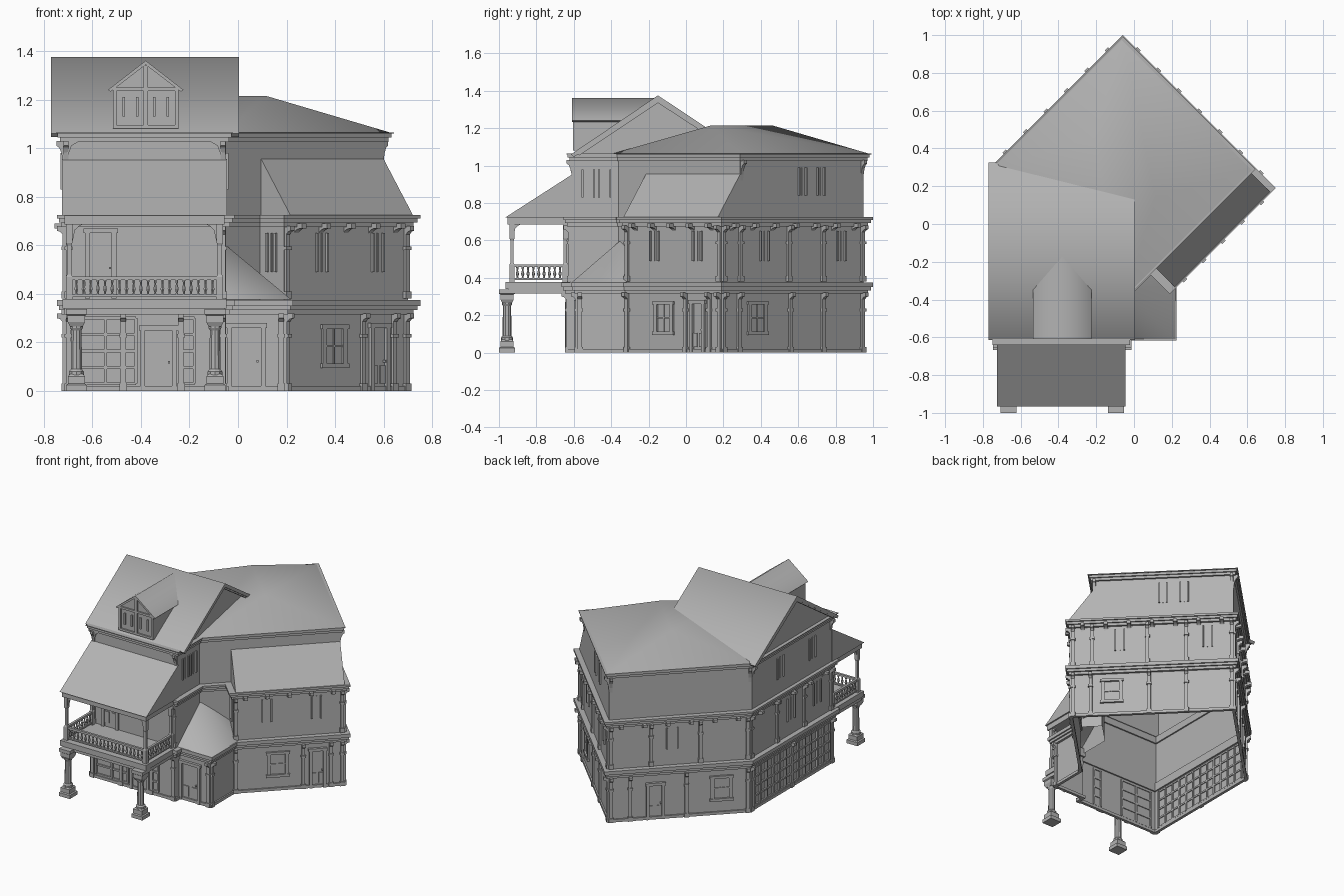
import bpy, bmesh, math
from mathutils import Matrix, Vector

if "Cube" in bpy.data.objects:
    bpy.data.objects.remove(bpy.data.objects["Cube"])

I = Matrix.Identity(4)
GREY = bpy.data.materials.new("mid_grey")
GREY.diffuse_color = (.45, .45, .45, 1)
GREY.use_nodes = True
GREY.node_tree.nodes["Principled BSDF"].inputs["Base Color"].default_value = GREY.diffuse_color
# Floor outlines, counter-clockwise from the front-left corner
GROUND = [(-.71,-.63),(-.05,-.63),(-.05,-.58),(.19,-.58),(.19,-.32),(.70,.19),(-.06,.95),(-.71,.30)]
SECOND = [(-.71,-.62),(-.05,-.62),(-.05,-.36),(.09,-.22),(.19,-.32),(.70,.19),(-.06,.95),(-.71,.30)]
THIRD = [(-.72,-.61),(-.05,-.61),(-.05,-.36),(.60,.29),(-.06,.95),(-.72,.29)]

class Part:
    """Collects pieces of one named part; local -y points out of a wall."""
    def __init__(self, name):
        self.name, self.bm = name, bmesh.new()
    def mesh(self, M, verts, faces):
        v = [self.bm.verts.new(M @ Vector(p)) for p in verts]
        return [self.bm.faces.new([v[i] for i in f]) for f in faces]
    def extrude(self, M, pts, a, b, axis='x'):
        put = (lambda p, s: (s, p[0], p[1])) if axis == 'x' else (lambda p, s: (p[0], s, p[1]))
        n = len(pts)
        return self.mesh(M, [put(p, a) for p in pts] + [put(p, b) for p in pts],
                  [range(n), range(2*n-1, n-1, -1)] + [(i, (i+1) % n, n+(i+1) % n, n+i) for i in range(n)])
    def box(self, M, x0, x1, y0, y1, z0, z1):
        self.extrude(M, [(y0,z0),(y1,z0),(y1,z1),(y0,z1)], x0, x1)
    def lathe(self, x, y, prof, seg):
        k = math.sqrt(2) if seg == 4 else 1
        v = [(x + r*k*math.cos(math.tau*(j+.5)/seg), y + r*k*math.sin(math.tau*(j+.5)/seg), z)
             for r, z in prof for j in range(seg)]
        f = [(i*seg+j, i*seg+(j+1) % seg, (i+1)*seg+(j+1) % seg, (i+1)*seg+j)
             for i in range(len(prof)-1) for j in range(seg)]
        self.mesh(I, v, f + [range(seg), range(len(v)-seg, len(v))])
    def done(self, recalc=True):
        if recalc:
            bmesh.ops.recalc_face_normals(self.bm, faces=self.bm.faces)
        me = bpy.data.meshes.new(self.name)
        self.bm.to_mesh(me)
        self.bm.free()
        me.materials.append(GREY)
        bpy.context.collection.objects.link(bpy.data.objects.new(self.name, me))

def smooth(faces):
    for f in faces:
        f.smooth = True

def wall(poly, i):
    """Frame of wall i and its length."""
    p, q = Vector(poly[i]), Vector(poly[(i+1) % len(poly)])
    d = q - p
    return Matrix.Translation((p.x, p.y, 0)) @ Matrix.Rotation(math.atan2(d.y, d.x), 4, 'Z'), d.length

def offset(poly, r):
    out, n = [], len(poly)
    for i in range(n):
        a, b, c = (Vector(poly[(i+k) % n]) for k in (-1, 0, 1))
        d1, d2 = (b-a).normalized(), (c-b).normalized()
        n1, n2 = Vector((d1.y, -d1.x)), Vector((d2.y, -d2.x))
        out.append(b + (n1+n2) * r / (1 + n1.dot(n2)))
    return out

def band(part, poly, z0, z1, r):
    a, b, n = offset(poly, -.01), offset(poly, r), len(poly)
    rings = [[(*p, z) for p in q] for q, z in ((a,z0),(b,z0),(b,z1),(a,z1))]
    part.mesh(I, sum(rings, []), [(k*n+i, k*n+(i+1) % n, (k+1) % 4*n+(i+1) % n, (k+1) % 4*n+i)
                                  for k in range(4) for i in range(n)])

def bracket(part, M, x, z, h=.075, w=.022, out=.036):
    arc = [(-out + out*math.sin(t), z-.02-(h-.02)*(1-math.cos(t))) for t in (0, .4, .8, 1.2, math.pi/2)]
    part.extrude(M, [(0, z), (-out, z)] + arc, x-w/2, x+w/2)

def pilaster(part, M, x, z0, z1):
    part.box(M, x-.011, x+.011, -.012, 0, z0, z1)
    part.box(M, x-.016, x+.016, -.017, 0, z0, z0+.03)
    part.box(M, x-.016, x+.016, -.017, 0, z1-.1, z1-.085)
    bracket(part, M, x, z1)

def window(part, M, x, z, w, h, stone):
    for s in (-1, 1):  # slim jambs, or wide stone ones on the ground floor
        j = .012 if stone else .005
        part.box(M, x+s*w/2-j, x+s*w/2+j, -.01, 0, z, z+h)
    part.box(M, x-.003, x+.003, -.005, 0, z, z+h)
    if stone:
        part.box(M, x-w/2-.018, x+w/2+.018, -.014, 0, z-.015, z+.004)
        part.box(M, x-w/2-.018, x+w/2+.018, -.014, 0, z+h-.004, z+h+.014)
        part.box(M, x-w/2, x+w/2, -.006, 0, z+h*.5-.004, z+h*.5+.004)

def door(part, M, x, w, h, z=0):
    for s in (-1, 1):
        part.box(M, x+s*w/2-.01, x+s*w/2+.01, -.016, 0, z, z+h)
        part.box(M, x+s*w/4-w*.16, x+s*w/4+w*.16, -.006, 0, z+.03, z+h*.4)
    part.box(M, x-w/2-.016, x+w/2+.016, -.018, 0, z+h, z+h+.02)
    part.box(M, x+w*.3, x+w*.3+.008, -.014, 0, z+h*.45, z+h*.45+.01)

def shopfront(part, M, x0, x1, z0, z1, cols, rows):
    for i in range(cols+1):
        x = x0 + (x1-x0)*i/cols
        part.box(M, x-.006, x+.006, -.013, .008, z0, z1)
    for j in range(rows+1):
        z = z0 + (z1-z0)*j/rows
        part.box(M, x0, x1, -.01, .006, z-.006, z+.006)

# Walls of the three floors, open inside
for name, poly, z0, z1 in (("ground_walls", GROUND, 0, .34), ("second_floor_walls", SECOND, .34, .71),
                           ("third_floor_walls", THIRD, .71, 1.06)):
    p, n = Part(name), len(poly)
    p.mesh(I, [(*c, z) for z in (z0, z1) for c in poly], [(i, (i+1) % n, n+(i+1) % n, n+i) for i in range(n)])
    p.done(False)

# Plinth and stepped cornices
c = Part("cornices")
band(c, GROUND, 0, .02, .01)
for poly, z, r, h in ((GROUND, .315, .036, .06), (SECOND, .675, .036, .05), (THIRD, 1.025, .03, .04)):
    band(c, poly, z, z+.018, r*.45)
    band(c, poly, z+.018, z+.035, r*.75)
    band(c, poly, z+.035, z+h, r)
c.done()

# Pilasters and brackets, placed by fraction along each wall
p = Part("pilasters")
for poly, z0, z1, layout in (
        (GROUND, 0, .32, {0: (0, .36, .72, 1), 2: (1,), 3: (0,), 4: (0, .63, .88, 1), 5: (0, .12, .48, .71, 1),
                          6: (0, .15, .55, 1), 7: (0, .5, 1)}),
        (SECOND, .38, .68, {0: (0, 1), 4: (0, 1), 5: (0, .13, .47, .71, 1), 6: (0, .3, .65, 1), 7: (0, .33, .66, 1)})):
    for i, ts in layout.items():
        M, L = wall(poly, i)
        for t in ts:
            pilaster(p, M, min(max(t*L, .012), L-.012), z0, z1)
p.done()
b = Part("cornice_brackets")
for i, n in ((4, 5), (5, 7), (6, 6), (7, 5)):
    M, L = wall(SECOND, i)
    for k in range(n):
        bracket(b, M, L*(k+.5)/n, .69, .04, .025, .045)
for i in (0, 3, 4, 5):
    M, L = wall(THIRD, i)
    for x, sg in ((0, 1), (L, -1)):
        bracket(b, M, x+sg*.012, 1.03, .11, .02, .028)
        # curved corner trim under the eave
        if i == 0:
            b.extrude(M, [(x, 1.03), (x+sg*.07, 1.03), (x+sg*.035, 1.01), (x+sg*.02, .97)], -.008, 0, 'y')
b.done()

# Windows, doors and shop glazing
w = Part("windows")
for poly, i, t, z, wd, h in (
        (GROUND, 4, .4, .11, .12, .15), (GROUND, 5, .25, .11, .12, .15), (GROUND, 6, .8, .11, .12, .15),
        (SECOND, 4, .3, .49, .06, .16), (SECOND, 4, .75, .49, .06, .16), (SECOND, 5, .3, .49, .06, .16),
        (SECOND, 5, .84, .49, .06, .16), (SECOND, 6, .45, .49, .07, .15), (SECOND, 7, .5, .48, .08, .16),
        (SECOND, 7, .82, .48, .08, .16), (THIRD, 3, .5, .84, .05, .15), (THIRD, 3, .65, .84, .05, .15),
        (THIRD, 1, .35, .83, .06, .15), (THIRD, 1, .7, .83, .06, .15), (THIRD, 5, .35, .83, .07, .15),
        (THIRD, 5, .75, .83, .07, .15), (SECOND, 3, .5, .49, .05, .16)):
    M, L = wall(poly, i)
    window(w, M, t*L, z, wd, h, poly is GROUND)
w.done()
d = Part("doors")
for poly, i, t, wd, h, z in ((GROUND, 0, .58, .13, .25, 0), (GROUND, 2, .35, .14, .26, 0), (GROUND, 4, .76, .09, .26, 0),
                             (GROUND, 6, .33, .1, .24, 0), (SECOND, 0, .22, .11, .27, .38)):
    M, L = wall(poly, i)
    door(d, M, t*L, wd, h, z)
d.done()
s = Part("shop_glazing")
M, L = wall(GROUND, 0)
shopfront(s, M, .04, .29, .03, .3, 2, 4)
shopfront(s, M, .47, .53, .03, .3, 1, 4)
M, L = wall(GROUND, 7)
shopfront(s, M, .04, L-.04, .03, .3, 12, 4)
s.done()

# Main gable roof, bargeboards and gable walls
r = Part("gable_roof")
f = r.extrude(I, [(-.615,1.06),(-.15,1.375),(.325,1.06),(.31,1.045),(-.15,1.348),(-.6,1.045)], -.77, .005)
smooth(f[2:4])
for x in (-.768, -.022):
    r.extrude(I, [(-.61,1.058),(-.15,1.37),(.32,1.058),(.28,1.055),(-.15,1.335),(-.57,1.055)], x, x+.02)
for x in (-.725, -.05):
    r.mesh(I, [(x,-.61,1.05),(x,.30,1.05),(x,-.15,1.36)], [(0, 1, 2)])
r.done()

# Hipped roof of the diagonal wing
h = Part("hip_roof")
f = h.mesh(I, [(-.06,.99,1.06),(.64,.29,1.06),(-.055,-.405,1.06),(-.755,.295,1.06),(-.21,.46,1.215),(.115,.135,1.215)],
           [(0,4,5,1), (1,5,2), (2,5,4,3), (3,4,0), (0,1,2,3)])
smooth(f[:4])
h.done()

# Dormer with framed gable front
q = Part("dormer")
q.extrude(I, [(-.515,1.08),(-.245,1.08),(-.245,1.25),(-.38,1.345),(-.515,1.25)], -.595, -.25, 'y')
f = q.extrude(I, [(-.535,1.24),(-.38,1.36),(-.225,1.24),(-.235,1.232),(-.38,1.343),(-.525,1.232)], -.61, -.17, 'y')
smooth(f[2:4])
for x0, x1, z0, z1 in ((-.39,-.37,1.08,1.34), (-.515,-.5,1.08,1.25), (-.26,-.245,1.08,1.25), (-.515,-.245,1.235,1.25),
                       (-.515,-.245,1.08,1.095), (-.475,-.465,1.13,1.21), (-.42,-.41,1.13,1.21),
                       (-.35,-.34,1.13,1.21), (-.295,-.285,1.13,1.21)):
    q.box(I, x0, x1, -.605, -.59, z0, z1)
q.done()

# Sloping side roof on the diagonal wing
M, L = wall(SECOND, 4)
l = Part("side_lean_to_roof")
l.extrude(M, [(-.03,.722),(.142,.955),(.142,.722)], .008, L)
l.done()

# Corner entry roof
e = Part("entry_roof")
smooth(e.mesh(I, [(-.05,-.35,.6),(-.05,-.61,.376),(.22,-.61,.376),(.22,-.32,.376),(.1,-.22,.45)],
              [(0,1,2), (0,2,3), (0,3,4)]))
e.done(False)

# Balcony roof, deck and beams
k = Part("balcony_roof")
k.extrude(I, [(-.967,.722),(-.605,.955),(-.605,.722)], -.725, -.045)
k.box(I, -.715, -.055, -.955, -.62, .685, .722)
k.done()
k = Part("balcony_deck")
k.box(I, -.715, -.055, -.95, -.62, .315, .34)
k.box(I, -.722, -.048, -.965, -.62, .34, .378)
k.done()

# Heavy porch piers, slim balcony posts and arched corner braces
g = Part("porch_columns")
for x in (-.665, -.095):
    g.lathe(x, -.957, [(.043,0),(.043,.025),(.035,.03),(.035,.06),(.026,.07)], 4)
    g.lathe(x, -.957, [(.032,.065),(.032,.08),(.024,.09),(.022,.25),(.028,.26),(.028,.27)], 10)
    g.lathe(x, -.957, [(.026,.265),(.036,.285),(.036,.31),(.043,.315),(.043,.338)], 4)
    for y in (-.93, -.645):
        px = -.695 if x < -.4 else -.075
        g.lathe(px, y, [(.014,.375),(.014,.47),(.009,.48),(.009,.6),(.013,.61),(.013,.69)], 4)
g.done()
g = Part("balcony_braces")
arc = [(0,.69),(.06,.69),(.035,.68),(.017,.663),(.008,.62),(0,.6)]
F = Matrix.Translation((-.688, -.93, 0))
g.extrude(F, arc, -.006, .006, 'y')
g.extrude(F, [(.606-x, z) for x, z in arc], -.006, .006, 'y')
for x in (-.007, .613):
    g.extrude(F, arc, x-.006, x+.006)
g.done()

# Balustrade
a = Part("balustrade")
for z0, z1 in ((.388,.398), (.457,.472)):
    a.box(I, -.69, -.08, -.938, -.922, z0, z1)
    for x in (-.695, -.075):
        a.box(I, x-.008, x+.008, -.93, -.64, z0, z1)
spots = [(-.695+.62*i/21, -.93) for i in range(1, 21)]
spots += [(x, -.93+.285*i/10) for x in (-.695, -.075) for i in range(1, 10)]
for x, y in spots:
    a.lathe(x, y, [(.007,.395),(.004,.405),(.009,.42),(.004,.44),(.007,.458)], 6)
a.done()
